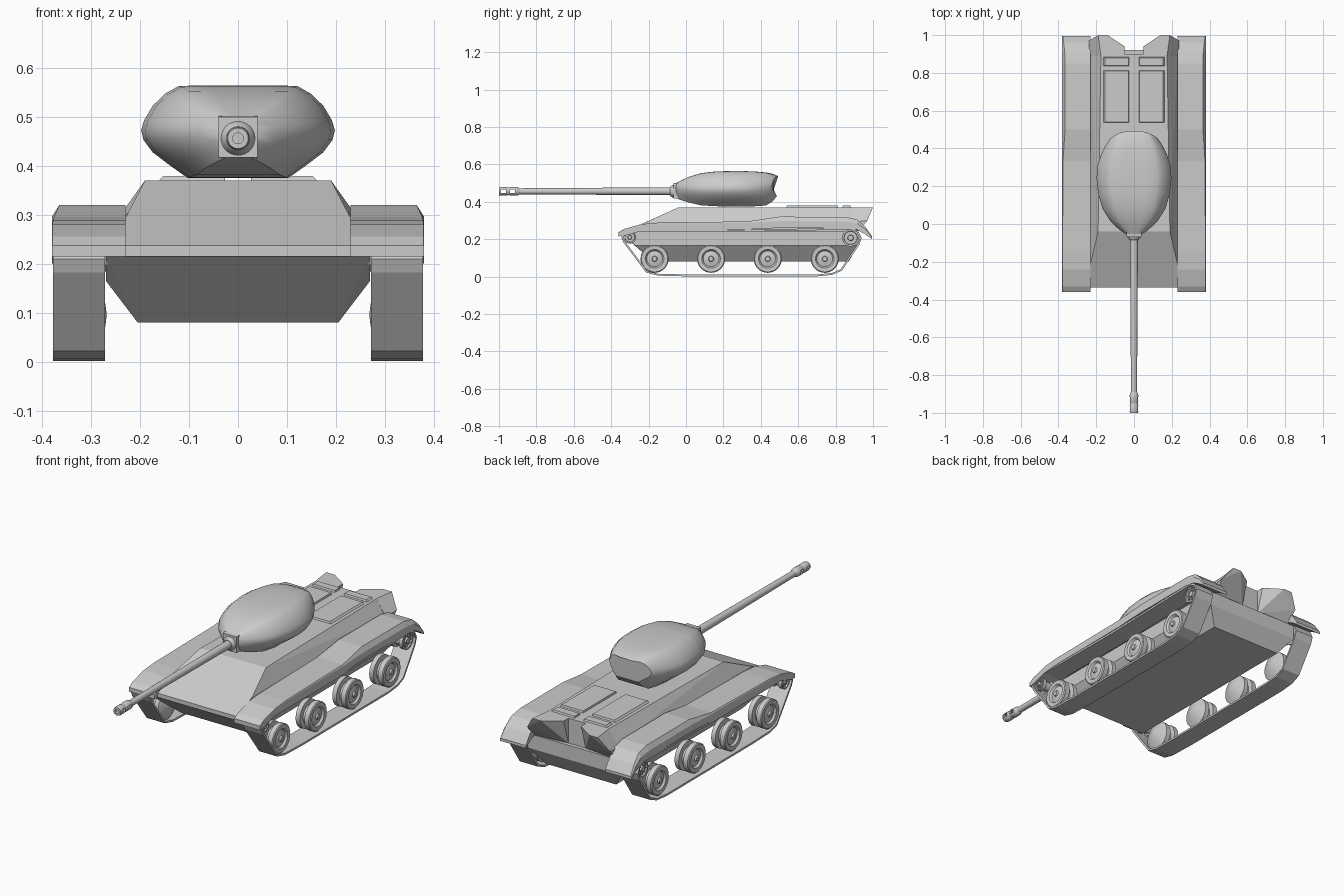
import bpy, bmesh, math
from mathutils import Vector

if "Cube" in bpy.data.objects:
    bpy.data.objects.remove(bpy.data.objects["Cube"])


def finish(name, bm, smooth=None, mirror=False):
    bmesh.ops.remove_doubles(bm, verts=bm.verts, dist=1e-5)
    bmesh.ops.recalc_face_normals(bm, faces=bm.faces)
    me = bpy.data.meshes.new(name)
    bm.to_mesh(me)
    bm.free()
    ob = bpy.data.objects.new(name, me)
    bpy.context.collection.objects.link(ob)
    if mirror:
        ob.modifiers.new("mirror", 'MIRROR').use_mirror_merge = False
    if smooth:
        bpy.ops.object.select_all(action='DESELECT')
        ob.select_set(True)
        bpy.context.view_layer.objects.active = ob
        bpy.ops.object.shade_smooth_by_angle(angle=math.radians(smooth))
    return ob


def loft(name, rings, caps=True, loop=False, **kw):
    """Skin a list of equal-length closed rings."""
    bm = bmesh.new()
    vs = [[bm.verts.new(p) for p in r] for r in rings]
    n = len(rings[0])
    pairs = list(zip(vs, vs[1:])) + ([(vs[-1], vs[0])] if loop else [])
    for a, b in pairs:
        for i in range(n):
            j = (i + 1) % n
            bm.faces.new((a[i], a[j], b[j], b[i]))
    if caps and not loop:
        bm.faces.new(vs[0])
        bm.faces.new(vs[-1])
    return finish(name, bm, **kw)


def lathe(name, prof, axis, c, seg=32, **kw):
    """Turn (position along axis, radius) pairs about a line parallel to axis."""
    rings = []
    for a, r in prof:
        ring = []
        for i in range(seg):
            t = 2 * math.pi * i / seg
            u, v = r * math.cos(t), r * math.sin(t)
            ring.append((a, c[0] + u, c[1] + v) if axis == 'X' else (c[0] + u, a, c[1] + v))
        rings.append(ring)
    return loft(name, rings, caps=False, **kw)


def solid(name, pts, both=False, **kw):
    """Convex solid around points; both=True adds the points at -x."""
    bm = bmesh.new()
    for x, y, z in pts:
        bm.verts.new((x, y, z))
        if both:
            bm.verts.new((-x, y, z))
    bmesh.ops.convex_hull(bm, input=bm.verts)
    loose = [v for v in bm.verts if not v.link_faces]
    bmesh.ops.delete(bm, geom=loose, context='VERTS')
    bmesh.ops.dissolve_limit(bm, angle_limit=0.01, verts=bm.verts, edges=bm.edges)
    return finish(name, bm, **kw)


# Hull
solid("lower_hull", [(.205, -.175, .08), (.205, .87, .08), (.27, -.27, .165), (.27, .92, .165),
                     (.27, -.33, .215), (.27, .92, .24), (.27, -.29, .24)], both=True)
solid("upper_hull", [(.19, -.04, .37), (.175, .9, .37), (.23, -.21, .293), (.23, .9, .293),
                     (.23, -.335, .237), (.23, -.335, .215), (.23, .9, .215)], both=True)
solid("rear_wedge", [(.19, 1, .37), (.14, 1, .37), (.05, .94, .37), (.05, .89, .37), (.175, .89, .37),
                     (.24, .97, .3), (.235, .89, .29), (.05, .9, .24), (.235, .92, .24)], mirror=True)

# Engine deck panels
for nm, y0, y1 in (("engine_hatch", .535, .815), ("deck_grille", .835, .885)):
    solid(nm, [(x, y, .365) for x in (.025, .165) for y in (y0, y1)] +
          [(x, y, .379) for x in (.028, .153) for y in (y0 + .005, y1 - .005)], mirror=True)

# Fenders
stations = [(-.36, .237, .215, .379), (-.33, .255, .218, .379), (-.24, .28, .243, .379),
            (-.15, .288, .25, .378), (.33, .295, .252, .376), (.5, .32, .26, .365),
            (.85, .319, .26, .365), (.915, .305, .25, .367), (.96, .265, .225, .372), (.995, .215, .2, .376)]
loft("fender", [[(.23, y, zb), (.23, y, zt), (xt, y, zt), (.38, y, zt - (.38 - xt) * 1.6), (.38, y, zb)]
                for y, zt, zb, xt in stations], mirror=True)

# Tracks
path = [Vector(p) for p in (
    (.7, .006), (.0, .006), (-.15, .01), (-.21, .025), (-.33, .185), (-.341, .21), (-.33, .236),
    (-.3, .247), (.3, .245), (.88, .256), (.918, .24), (.934, .207), (.922, .172), (.83, .035), (.78, .014))]
rings = []
for i, p in enumerate(path):
    d = (path[(i + 1) % len(path)] - path[i - 1]).normalized() * .005
    o, q = p + Vector((-d.y, d.x)), p - Vector((-d.y, d.x))
    rings.append([(.272, o.x, o.y), (.378, o.x, o.y), (.378, q.x, q.y), (.272, q.x, q.y)])
loft("track", rings, loop=True, mirror=True)

# Road wheels
wheel = [(.374, 0), (.374, .012), (.366, .015), (.36, .042), (.37, .05), (.371, .07), (.367, .075),
         (.342, .075), (.34, .05), (.318, .05), (.316, .075), (.292, .075), (.288, .066), (.272, .03), (.268, 0)]
for y in (-.168, .134, .437, .742):
    lathe("road_wheel", wheel, 'X', (y, .095), smooth=30, mirror=True)

# Idler and drive sprocket with bolt rings
for nm, y, z, r in (("front_idler", -.3, .21, .034), ("drive_sprocket", .88, .207, .046)):
    lathe(nm, [(.368, 0), (.368, r * .3), (.358, r * .35), (.358, r * .75), (.366, r * .8), (.366, r), (.346, r),
               (.344, r * .7), (.31, r * .7), (.308, r), (.288, r), (.285, r * .5), (.265, r * .5), (.265, 0)],
          'X', (y, z), seg=24, smooth=30, mirror=True)
    for i in range(8):
        t = i * math.pi / 4
        lathe(nm + "_bolt", [(.355, 0), (.355, r * .13), (.364, r * .13), (.364, 0)], 'X',
              (y + r * .56 * math.cos(t), z + r * .56 * math.sin(t)), seg=8, mirror=True)

# Turret: stations of y, half width, top, bottom
half = [(.3, 1), (.61, .99), (.75, .82), (.88, .55), (.97, .22), (1, 0), (.975, -.2), (.88, -.46), (.7, -.74), (.52, -1)]
outline = half + [(-x, z) for x, z in reversed(half)]
tur = []
for y, w, zt, zb in [(-.055, .04, .5, .418), (-.03, .078, .512, .41), (.015, .125, .533, .396),
                     (.08, .166, .553, .381), (.16, .19, .562, .376), (.24, .198, .564, .375), (.31, .194, .564, .375),
                     (.38, .176, .561, .376), (.435, .155, .556, .38), (.47, .138, .548, .40), (.497, .122, .537, .43)]:
    mid = .472 + max(0, y - .3) * .06
    bow = max(0, y - .3) * .2
    tur.append([(x * w, y - bow * x * x, mid + z * ((zt - mid) if z > 0 else (mid - zb))) for x, z in outline])
loft("turret", tur, smooth=35)

# Mantlet and gun
solid("mantlet", [(x, y, z) for x in (-.04, .04) for y, a, b in ((-.03, .415, .503), (-.068, .417, .5))
                  for z in (a, b)])
lathe("mantlet_collar", [(-.06, .036), (-.072, .034), (-.085, .024), (-.085, 0)], 'Y', (0, .456), smooth=30)
gun = lathe("gun_barrel", [(-.06, 0), (-.06, .021), (-.5, .0185), (-.89, .016), (-.9, .022), (-.912, .0235),
                           (-.94, .0235), (-.945, .021), (-.955, .021), (-.96, .0235), (-.99, .0235), (-1, .021),
                           (-1, .011), (-.9, .011), (-.9, 0)], 'Y', (0, .456), seg=24, smooth=30)

# Muzzle brake slots
for y0, y1 in ((-.989, -.963), (-.94, -.915)):
    cut = solid("slot_cutter", [(x, y, z) for x in (-.05, .05) for y in (y0, y1) for z in (.446, .466)])
    cut.hide_render = True
    cut.hide_set(True)
    m = gun.modifiers.new("slot", 'BOOLEAN')
    m.operation = 'DIFFERENCE'
    m.object = cut
